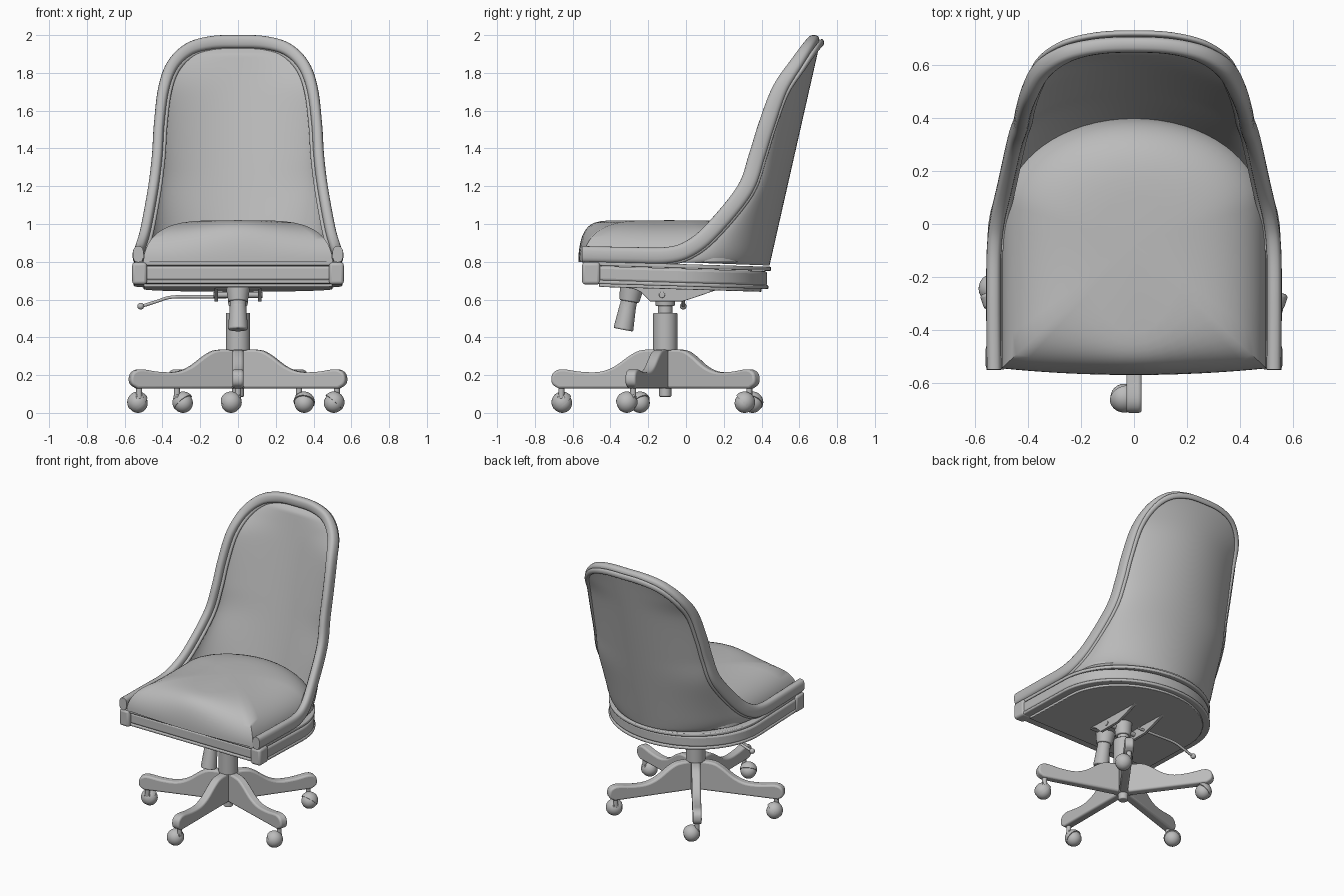
import bpy, bmesh, math
from mathutils import Vector, Matrix

if "Cube" in bpy.data.objects:
    bpy.data.objects.remove(bpy.data.objects["Cube"])

GREY = bpy.data.materials.new("light_grey")
GREY.diffuse_color = (0.5, 0.5, 0.5, 1)
GREY.use_nodes = True
GREY.node_tree.nodes["Principled BSDF"].inputs["Base Color"].default_value = GREY.diffuse_color
ID = Matrix.Identity(4)


def finish(name, bm, mat=ID, bevel=0, angle=40):
    bmesh.ops.transform(bm, matrix=mat, verts=bm.verts)
    bmesh.ops.remove_doubles(bm, verts=bm.verts, dist=1e-5)
    bmesh.ops.recalc_face_normals(bm, faces=bm.faces)
    me = bpy.data.meshes.new(name)
    bm.to_mesh(me)
    bm.free()
    me.materials.append(GREY)
    ob = bpy.data.objects.new(name, me)
    bpy.context.collection.objects.link(ob)
    bpy.ops.object.select_all(action='DESELECT')
    ob.select_set(True)
    bpy.context.view_layer.objects.active = ob
    bpy.ops.object.shade_smooth_by_angle(angle=math.radians(angle))
    if bevel:
        m = ob.modifiers.new("bevel", 'BEVEL')
        m.width, m.segments, m.limit_method = bevel, 3, 'ANGLE'
        m.angle_limit = math.radians(35)
    return ob


def loft(name, rows, closed=False, caps=False, angle=40):
    bm = bmesh.new()
    vs = [[bm.verts.new(p) for p in r] for r in rows]
    n = len(rows[0])
    for a, b in zip(vs, vs[1:]):
        for i in range(n if closed else n - 1):
            j = (i + 1) % n
            bm.faces.new((a[i], a[j], b[j], b[i]))
    if caps:
        bm.faces.new(vs[0])
        bm.faces.new(vs[-1])
    return finish(name, bm, angle=angle)


def prism(name, pts, offset, mat=ID, bevel=0.01):
    bm = bmesh.new()
    f = bm.faces.new([bm.verts.new(p) for p in pts])
    r = bmesh.ops.extrude_face_region(bm, geom=[f])
    bmesh.ops.translate(bm, vec=offset, verts=[v for v in r["geom"] if isinstance(v, bmesh.types.BMVert)])
    return finish(name, bm, mat, bevel)


def cyl(name, p0, p1, r0, r1=None, mat=ID, seg=32, bevel=0.006):
    p0, p1 = Vector(p0), Vector(p1)
    d = p1 - p0
    m = Matrix.Translation((p0 + p1) / 2) @ d.to_track_quat('Z', 'Y').to_matrix().to_4x4()
    bm = bmesh.new()
    bmesh.ops.create_cone(bm, cap_ends=True, segments=seg, radius1=r0, radius2=r1 or r0, depth=d.length)
    return finish(name, bm, mat @ m, bevel)


def ball(name, c, r, mat=ID, cut=None):
    bm = bmesh.new()
    bmesh.ops.create_uvsphere(bm, u_segments=24, v_segments=16, radius=r)
    if cut:
        bmesh.ops.bisect_plane(bm, geom=bm.verts[:] + bm.edges[:] + bm.faces[:], plane_co=(0, 0, 0),
                               plane_no=cut, clear_inner=True)
        edges = [e for e in bm.edges if e.is_boundary]
        bmesh.ops.holes_fill(bm, edges=edges)
    return finish(name, bm, mat @ Matrix.Translation(c))


def catmull(pts, n=6):
    p = [Vector(q) for q in pts]
    p = [2 * p[0] - p[1]] + p + [2 * p[-1] - p[-2]]
    out = []
    for a, b, c, d in zip(p, p[1:], p[2:], p[3:]):
        for k in range(n):
            t = k / n
            out.append(0.5 * (2 * b + (c - a) * t + (2 * a - 5 * b + 4 * c - d) * t * t
                              + (3 * b - a - 3 * c + d) * t ** 3))
    return out + [p[-2]]


def plan(w, yf, ys, yb, bow=0.0):
    # U-shaped seat outline: bowed front, straight sides, rounded back
    half = [(w * i / 8, yf + bow * (i / 8) ** 2) for i in range(9)]
    y0 = half[-1][1]
    half += [(w, y0 + (ys - y0) * i / 6) for i in range(1, 6)]
    half += [(w * math.cos(a), ys + (yb - ys) * math.sin(a)) for a in [math.pi / 32 * i for i in range(17)]]
    return half + [(-x, y) for x, y in half[-2:0:-1]]


# Back frame path, right half, with outward (O) and backward (D) directions
ctrl = [(.528, -.55, .84), (.53, -.3, .835), (.528, -.1, .835), (.515, .02, .872), (.488, .14, .97),
        (.45, .31, 1.18), (.428, .375, 1.36), (.418, .425, 1.52), (.395, .495, 1.71), (.348, .58, 1.84),
        (.26, .64, 1.925), (.14, .67, 1.96), (0, .677, 1.965)]
path = catmull(ctrl + [(-x, y, z) for x, y, z in ctrl[-2::-1]])
HALF = 12 * 6
START = 2 * 6
frames = []
for i, p in enumerate(path):
    T = (path[min(i + 1, len(path) - 1)] - path[max(i - 1, 0)]).normalized()
    top = max(0, (p.z - 1.5) / .465) ** 2
    O = Vector((p.x / .43, 0, top))
    O = (O - T * O.dot(T)).normalized()
    frames.append((p, O, T.cross(O), min(1, top)))


def sweep(name, fr, o, d, hw, hd, power=1.0):
    rows = []
    for p, O, D, top in fr:
        row = []
        for k in range(20):
            a = math.tau * k / 20
            c, s = math.cos(a), math.sin(a)
            c, s = math.copysign(abs(c) ** power, c), math.copysign(abs(s) ** power, s)
            row.append(p + O * (o + c * (hw + .007 * top)) + D * (d + s * (hd - .013 * top * (hd > .02))))
        rows.append(row)
    return loft(name, rows, closed=True, caps=True, angle=50)


sweep("back_frame", frames, 0, 0, .028, .043, .75)
sweep("inner_piping", frames[START:-START], -.032, .005, .012, .013)
sweep("rear_piping", frames[START:-START], -.006, .042, .013, .012)


# Curved back panels spanning the frame: outer shell and inner lining
def panel(name, o, d, depth):
    rows = []
    for p, O, D, top in frames[START:HALF + 1]:
        e = p + O * o + D * d
        t = min(1, max(0, (e.z - .79) / 1.15))
        zc = e.z - .02 * (1 - t)
        yb = max(.44 + .265 * (zc - .77) / 1.17 - depth, e.y)
        row = []
        for k in range(33):
            a = math.pi * (k / 32 - .5)
            s = math.sin(a)
            f = (1 - t) * (1 - math.cos(a)) + t * s * s
            row.append((e.x * s, yb + (e.y - yb) * f, zc + (e.z - zc) * f))
        rows.append(row)
    loft(name, rows, angle=60)


panel("back_outer_shell", -.004, .035, 0)
panel("back_lining", -.025, .005, .055)

# Seat cushion: domed rings over the outline, fuller at the front
C = Vector((0, -.08))
rings = []
for k in range(15):
    phi = math.pi / 2 * k / 14
    ring = []
    for x, y in plan(.5, -.57, .08, .40, .025):
        v = Vector((x, y)) - C
        dy = v.normalized().y
        a = .62 - .44 * max(0, -dy) ** 3 - .2 * max(0, dy) ** 2
        q = C + v * max(0, math.cos(phi)) ** a
        ring.append((q.x, q.y, .80 + .22 * math.sin(phi)))
    rings.append(ring)
loft("seat_cushion", rings, closed=True, angle=60)


# Seat rails, falling slightly toward the rear
def slab(name, pts, z, h, bevel):
    return prism(name, [(x, y, z - .03 * (y + .5)) for x, y in pts], (0, 0, h), bevel=bevel)


slab("seat_deck", plan(.545, -.54, -.05, .45), .78, .022, .006)
slab("seat_rail", plan(.55, -.525, -.05, .43), .70, .078, .014)
slab("rail_lower_lip", plan(.553, -.53, -.05, .437), .684, .02, .007)
slab("seat_underside", plan(.5, -.46, -.05, .40), .668, .02, .004)
for s in (-1, 1):
    prism("front_corner_block", [(s * .482, -.55, .68), (s * .56, -.55, .68), (s * .56, -.55, .797),
                                 (s * .482, -.55, .797)], (0, .095, 0), bevel=.016)

# Tilt mechanism
for s in (-1, 1):
    side = [(-.31, .672), (.17, .668), (.16, .65), (.03, .605), (-.02, .59), (-.19, .59), (-.24, .64)]
    prism("mechanism_plate", [(s * .105, y, z) for y, z in side], (s * .02, 0, 0), bevel=.003)
prism("mechanism_top", [(-.12, -.3, .655), (.12, -.3, .655), (.12, .16, .655), (-.12, .16, .655)], (0, 0, .02), bevel=.003)
cyl("pivot_pin", (-.13, -.127, .625), (.13, -.127, .625), .016, bevel=.003)
cyl("tension_housing", (0, -.285, .68), (0, -.30, .59), .066, .052)
cyl("tension_neck", (0, -.30, .60), (0, -.312, .54), .043)
cyl("tension_knob", (0, -.306, .575), (0, -.332, .44), .043, .053, seg=12, bevel=.008)

# Height lever
lever = catmull([(-.06, -.03, .615), (-.2, -.025, .615), (-.35, -.018, .613), (-.43, -.015, .59), (-.505, -.015, .566)], 4)
loft("lever", [[p + Vector((0, .009 * math.cos(a), .009 * math.sin(a))) for a in [math.tau * k / 10 for k in range(10)]]
               for p in lever], closed=True, caps=True)
ball("lever_knob", (-.515, -.015, .565), .018)

# Column
BASE = Matrix.Translation((0, -.11, 0))
cyl("column_foot", (0, 0, .085), (0, 0, .14), .032, mat=BASE)
cyl("base_hub", (0, 0, .13), (0, 0, .337), .05, mat=BASE)
cyl("column_sleeve", (0, 0, .33), (0, 0, .53), .064, mat=BASE)
cyl("column_rod", (0, 0, .52), (0, 0, .66), .038, mat=BASE)
cyl("column_collar", (0, 0, .565), (0, 0, .66), .05, .06, mat=BASE)

# Five legs with hooded ball casters
leg_top = catmull([(.565, 0, .13), (.595, 0, .15), (.603, 0, .18), (.59, 0, .215), (.545, 0, .231), (.45, 0, .218),
                   (.35, 0, .217), (.27, 0, .245), (.185, 0, .305), (.12, 0, .333), (0, 0, .335)], 4)
for i in range(5):
    M = BASE @ Matrix.Rotation(math.radians(-90 + 72 * i), 4, 'Z')
    outline = [Vector((0, 0, .13))] + leg_top
    prism("base_leg", [p - Vector((0, .029, 0)) for p in outline], (0, .058, 0), M, .012)
    cyl("caster_stem", (.55, 0, .075), (.55, 0, .14), .016, mat=M, seg=16, bevel=.003)
    cyl("caster_axle", (.55, .012, .085), (.546, -.04, .075), .02, mat=M, seg=16, bevel=.004)
    ball("caster_wheel", (.545, -.037, .052), .052, M)
    ball("caster_hood", (.545, -.037, .056), .057, M, cut=(.6, .3, .75))
